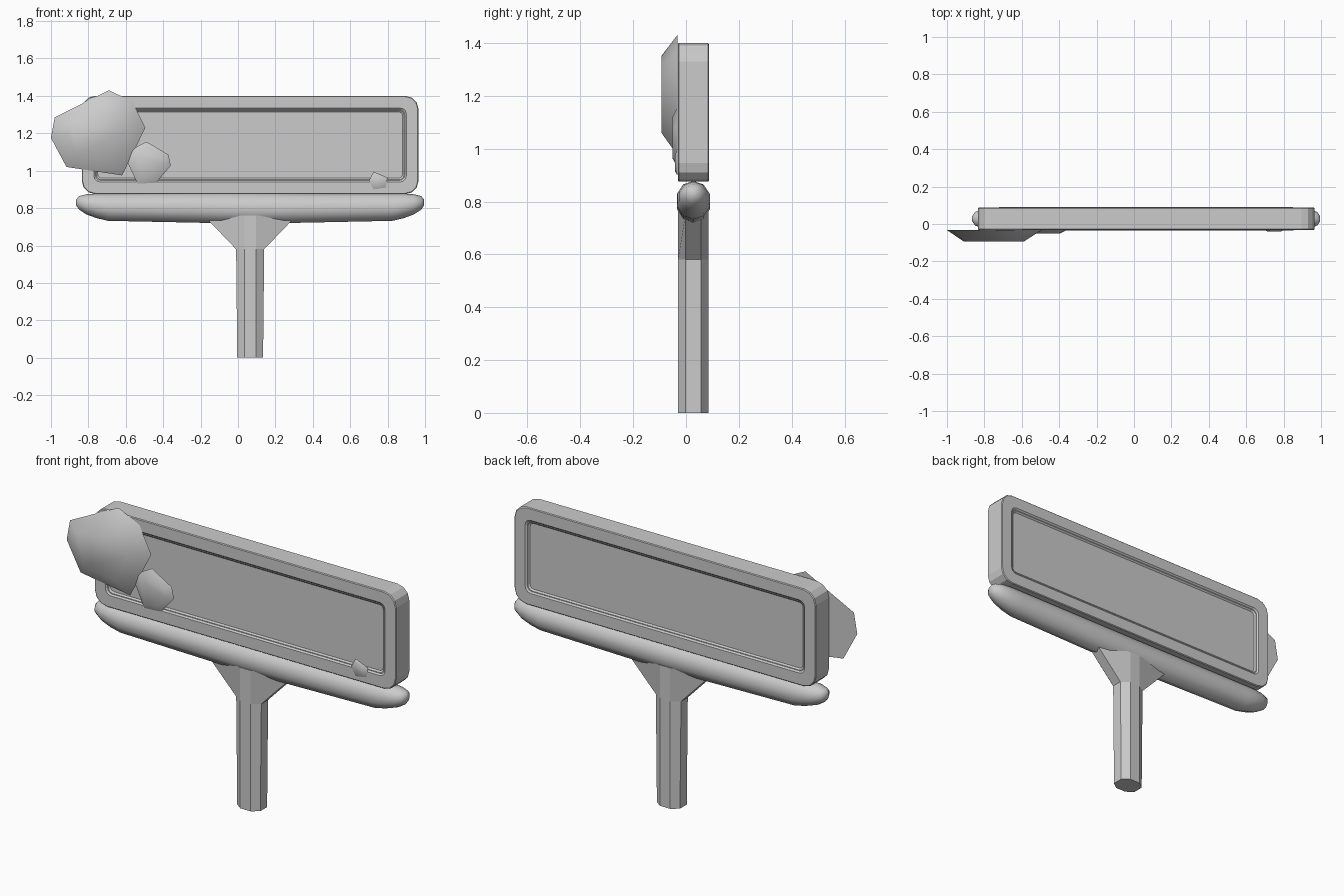
import bpy, bmesh, math

old = bpy.data.objects.get("Cube")
if old:
    bpy.data.objects.remove(old, do_unlink=True)

CX, CY = 0.065, 0.028  # axis shared by the post, beam and board

grey = bpy.data.materials.new("plain grey")
grey.use_nodes = True
colour = (0.6, 0.6, 0.6, 1)
grey.diffuse_color = colour
grey.node_tree.nodes["Principled BSDF"].inputs["Base Color"].default_value = colour


def loft(name, rings, smooth=None):
    """Skin a list of equal-length point rings and cap both ends."""
    bm = bmesh.new()
    loops = [[bm.verts.new(p) for p in ring] for ring in rings]
    n = len(loops[0])
    for a, b in zip(loops, loops[1:]):
        for i in range(n):
            j = (i + 1) % n
            bm.faces.new((a[i], a[j], b[j], b[i]))
    bm.faces.new(loops[0])
    bm.faces.new(loops[-1])
    bmesh.ops.recalc_face_normals(bm, faces=bm.faces)
    mesh = bpy.data.meshes.new(name)
    bm.to_mesh(mesh)
    bm.free()
    mesh.materials.append(grey)
    ob = bpy.data.objects.new(name, mesh)
    bpy.context.collection.objects.link(ob)
    if smooth:
        bpy.ops.object.select_all(action="DESELECT")
        ob.select_set(True)
        bpy.context.view_layer.objects.active = ob
        bpy.ops.object.shade_smooth_by_angle(angle=math.radians(smooth))
    return ob


def rounded_rect(inset, radius, y, steps=3):
    """Rounded rectangle in the xz plane, shrunk by inset."""
    w, h = 0.9 - inset - radius, 0.2625 - inset - radius
    pts = []
    for q, (sx, sz) in enumerate(((1, 1), (-1, 1), (-1, -1), (1, -1))):
        for k in range(steps + 1):
            a = math.pi / 2 * (q + k / steps)
            pts.append((CX + sx * w + radius * math.cos(a), y,
                        1.1375 + sz * h + radius * math.sin(a)))
    return pts


# Sign board with a stepped recess on both faces
half = [(0.085, 0.022, 0.045), (0.077, 0.026, 0.052), (0.073, 0.028, 0.052),
        (0.065, 0.032, 0.059), (0.004, 0.068, 0.059), (0, 0.07, 0.055)]
front = [rounded_rect(i, r, CY - d) for i, r, d in half]
back = [rounded_rect(i, r, CY + d) for i, r, d in reversed(half)]
loft("sign_board", front + back)

# Rounded beam under the board: offset along x, centre height, radii in y and z
right_half = [(0.93, 0.83, 0.014, 0.016), (0.915, 0.828, 0.038, 0.036),
              (0.875, 0.82, 0.055, 0.054), (0.82, 0.812, 0.063, 0.066),
              (0.76, 0.805, 0.066, 0.073)]
left_half = [(-x, z, ry, rz) for x, z, ry, rz in reversed(right_half)]
beam = []
for x, z, ry, rz in right_half + [(0, 0.797, 0.066, 0.081)] + left_half:
    angles = [math.tau * (i + 0.5) / 10 for i in range(10)]
    beam.append([(CX + x, CY + ry * math.cos(a), z + rz * math.sin(a)) for a in angles])
loft("support_beam", beam, 40)


# Eight-sided post whose side faces flare into brackets
def post_ring(side, z):
    flat, edge, depth = 0.031, 0.029, 0.058
    return [(CX + sx * x, CY + sy * y, z) for sx, sy, x, y in (
        (1, 1, side, edge), (1, 1, flat, depth), (-1, 1, flat, depth), (-1, 1, side, edge),
        (-1, -1, side, edge), (-1, -1, flat, depth), (1, -1, flat, depth), (1, -1, side, edge))]


loft("post", [post_ring(0.069, 0), post_ring(0.075, 0.58), post_ring(0.248, 0.76)])


# Faceted stones stuck on the front face
def stone(name, outline, depth, shrink):
    mx = sum(p[0] for p in outline) / len(outline)
    mz = sum(p[1] for p in outline) / len(outline)
    rings = []
    for scale, y in ((1, -0.033), (shrink, -0.033 - depth)):
        rings.append([(mx + (x - mx) * scale, y, mz + (z - mz) * scale) for x, z in outline])
    loft(name, rings, 42)


stone("large_stone", [(-0.69, 1.43), (-0.565, 1.37), (-0.495, 1.23), (-0.62, 0.975),
                      (-0.917, 1.02), (-1.0, 1.175), (-0.98, 1.285)], 0.06, 0.64)
stone("medium_stone", [(-0.49, 1.155), (-0.372, 1.086), (-0.36, 1.027), (-0.436, 0.936),
                       (-0.537, 0.93), (-0.59, 1.043), (-0.575, 1.11)], 0.018, 0.7)
stone("small_stone", [(0.725, 0.995), (0.8, 0.963), (0.79, 0.91),
                      (0.725, 0.9), (0.7, 0.947)], 0.008, 0.7)
